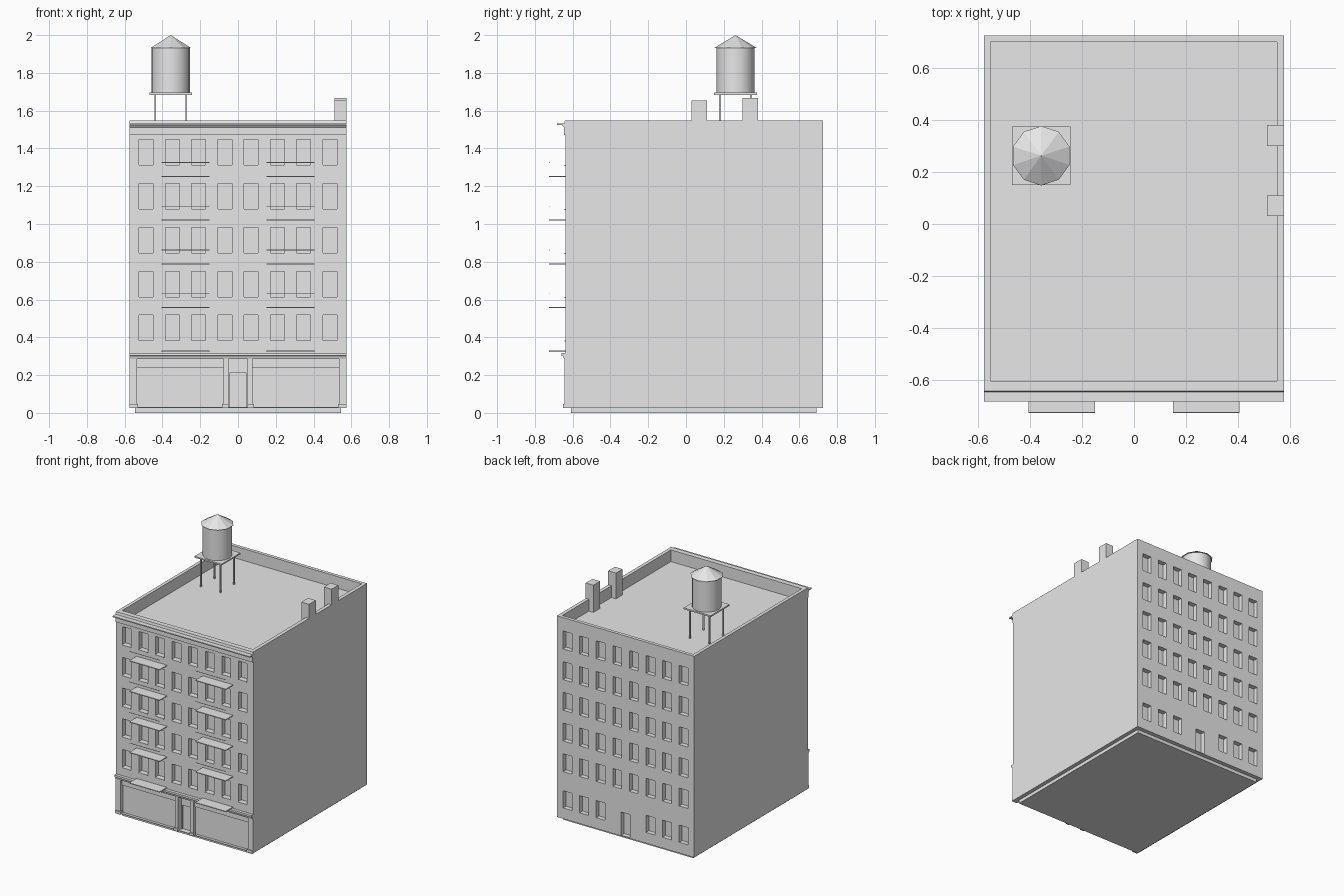
import bpy, bmesh, math

if "Cube" in bpy.data.objects:
    bpy.data.objects.remove(bpy.data.objects["Cube"])

grey = bpy.data.materials.new("plain_grey")
grey.diffuse_color = (0.8, 0.8, 0.8, 1)
grey.use_nodes = True
grey.node_tree.nodes["Principled BSDF"].inputs["Base Color"].default_value = grey.diffuse_color


def finish(name, bm):
    bmesh.ops.recalc_face_normals(bm, faces=bm.faces)
    me = bpy.data.meshes.new(name)
    bm.to_mesh(me)
    bm.free()
    me.materials.append(grey)
    ob = bpy.data.objects.new(name, me)
    bpy.context.collection.objects.link(ob)
    return ob


def boxes(name, items):
    """One object from boxes given as (x0, x1, y0, y1, z0, z1)."""
    bm = bmesh.new()
    for x0, x1, y0, y1, z0, z1 in items:
        vs = bmesh.ops.create_cube(bm, size=1)["verts"]
        for v in vs:
            v.co = ((x0 + x1) / 2 + v.co.x * (x1 - x0),
                    (y0 + y1) / 2 + v.co.y * (y1 - y0),
                    (z0 + z1) / 2 + v.co.z * (z1 - z0))
    return finish(name, bm)


def moulding(name, profile, half):
    """Sweep a (y, z) profile along x."""
    bm = bmesh.new()
    f = bm.faces.new([bm.verts.new((-half, y, z)) for y, z in profile])
    ext = bmesh.ops.extrude_face_region(bm, geom=[f])["geom"]
    for v in ext:
        if isinstance(v, bmesh.types.BMVert):
            v.co.x = half
    return finish(name, bm)


def cone(name, r1, r2, z0, z1, sides, turn=0):
    bm = bmesh.new()
    bmesh.ops.create_cone(bm, cap_ends=True, segments=sides, radius1=r1,
                          radius2=r2, depth=z1 - z0)
    bmesh.ops.remove_doubles(bm, verts=bm.verts, dist=1e-5)
    ob = finish(name, bm)
    ob.location = (TX, TY, (z0 + z1) / 2)
    ob.rotation_euler.z = turn
    return ob


W, YF, YB, TOP, ROOF = 0.575, -0.637, 0.724, 1.549, 1.46
cols = [(i - 3.5) * 0.139 for i in range(8)]
rows = [0.382 + 0.2325 * i for i in range(5)]
ww, wh, deep = 0.037, 0.135, 0.035

# main block with roof well, windows, shopfronts and doors cut in
body = boxes("building_body", [(-W, W, YF, YB, 0.025, TOP)])
cuts = [(-0.55, 0.548, -0.602, 0.698, ROOF, 1.7)]
for x in cols:
    for z in rows:
        cuts.append((x - ww, x + ww, YF - 0.1, YF + deep, z, z + wh))
        cuts.append((x - ww, x + ww, YB - deep, YB + 0.1, z, z + wh))
    if abs(x) > 0.1:
        cuts.append((x - ww, x + ww, YB - deep, YB + 0.1, 0.107, 0.237))
cuts.append((-0.038, 0.038, YB - deep, YB + 0.1, 0.03, 0.205))
for s in (-1, 1):
    a, b = sorted((s * 0.077, s * 0.534))
    cuts.append((a, b, YF - 0.1, YF + 0.02, 0.03, 0.284))
cuts.append((-0.05, 0.05, YF - 0.1, YF + 0.04, 0.03, 0.284))
cutter = boxes("opening_cutter", cuts)
cutter.hide_render = True
mod = body.modifiers.new("openings", "BOOLEAN")
mod.operation = "DIFFERENCE"
mod.solver = "EXACT"
mod.object = cutter
bpy.context.view_layer.objects.active = body
bpy.ops.object.modifier_apply(modifier=mod.name)
bpy.data.objects.remove(cutter)

# plinth
boxes("plinth", [(-0.545, 0.545, -0.61, 0.692, 0, 0.027)])

# cornice and shopfront ledge
moulding("cornice", [(YF + 0.01, 1.472), (-0.645, 1.472), (-0.645, 1.51),
                     (-0.655, 1.523), (-0.682, 1.523), (-0.682, 1.531),
                     (-0.645, 1.531), (-0.641, TOP), (YF + 0.01, TOP)], W)
moulding("shopfront_ledge", [(YF + 0.01, 0.284), (-0.645, 0.284), (-0.65, 0.3),
                             (-0.66, 0.303), (-0.66, 0.318), (YF + 0.01, 0.318)], W)

# pilasters with wider feet
pil = []
for a, b, c, d in ((0.535, W, 0.529, W), (0.05, 0.077, 0.05, 0.084)):
    for s in (-1, 1):
        x0, x1 = sorted((s * a, s * b))
        f0, f1 = sorted((s * c, s * d))
        pil.append((x0, x1, -0.644, YF + 0.01, 0.026, 0.29))
        pil.append((f0, f1, -0.652, YF + 0.01, 0.026, 0.047))
boxes("pilasters", pil)

# shop sign bands, front door and its transom
boxes("sign_bands", [(-0.534, -0.077, YF + 0.008, YF + 0.03, 0.241, 0.284),
                     (0.077, 0.534, YF + 0.008, YF + 0.03, 0.241, 0.284)])
boxes("door_frame", [(-0.05, 0.05, YF + 0.03, YF + 0.05, 0.212, 0.284),
                     (-0.05, -0.044, YF + 0.03, YF + 0.05, 0.03, 0.212),
                     (0.044, 0.05, YF + 0.03, YF + 0.05, 0.03, 0.212)])

# window sills
boxes("window_sills", [(x - ww, x + ww, -0.644, YF + 0.01, z - 0.005, z)
                       for x in cols for z in rows])

# fire escape platforms and thin rails
plats, rails = [], []
for s in (-1, 1):
    x0, x1 = sorted((s * 0.15, s * 0.404))
    for i in range(5):
        z = 0.326 + 0.2315 * i
        plats.append((x0, x1, -0.724, YF + 0.005, z - 0.003, z + 0.003))
        if i:
            rails.append((x0, x1, -0.7255, -0.7225, z + 0.072, z + 0.075))
boxes("fire_escape_platforms", plats)
boxes("fire_escape_rails", rails)

# chimneys
boxes("chimneys", [(0.51, W, 0.03, 0.11, ROOF - 0.01, 1.655),
                   (0.51, W, 0.30, 0.38, ROOF - 0.01, 1.666)])

# water tank on legs
TX, TY = -0.356, 0.262
boxes("tank_legs", [(TX + sx * 0.082 - 0.005, TX + sx * 0.082 + 0.005,
                     TY + sy * 0.082 - 0.005, TY + sy * 0.082 + 0.005,
                     ROOF - 0.005, 1.688) for sx in (-1, 1) for sy in (-1, 1)])
boxes("tank_platform", [(TX - 0.113, TX + 0.113, TY - 0.113, TY + 0.113, 1.684, 1.695)])
tank = cone("tank_barrel", 0.101, 0.101, 1.693, 1.935, 20)
cone("tank_roof", 0.114, 0, 1.931, 2.0, 10)
bpy.ops.object.select_all(action="DESELECT")
tank.select_set(True)
bpy.context.view_layer.objects.active = tank
bpy.ops.object.shade_smooth_by_angle(angle=math.radians(40))
